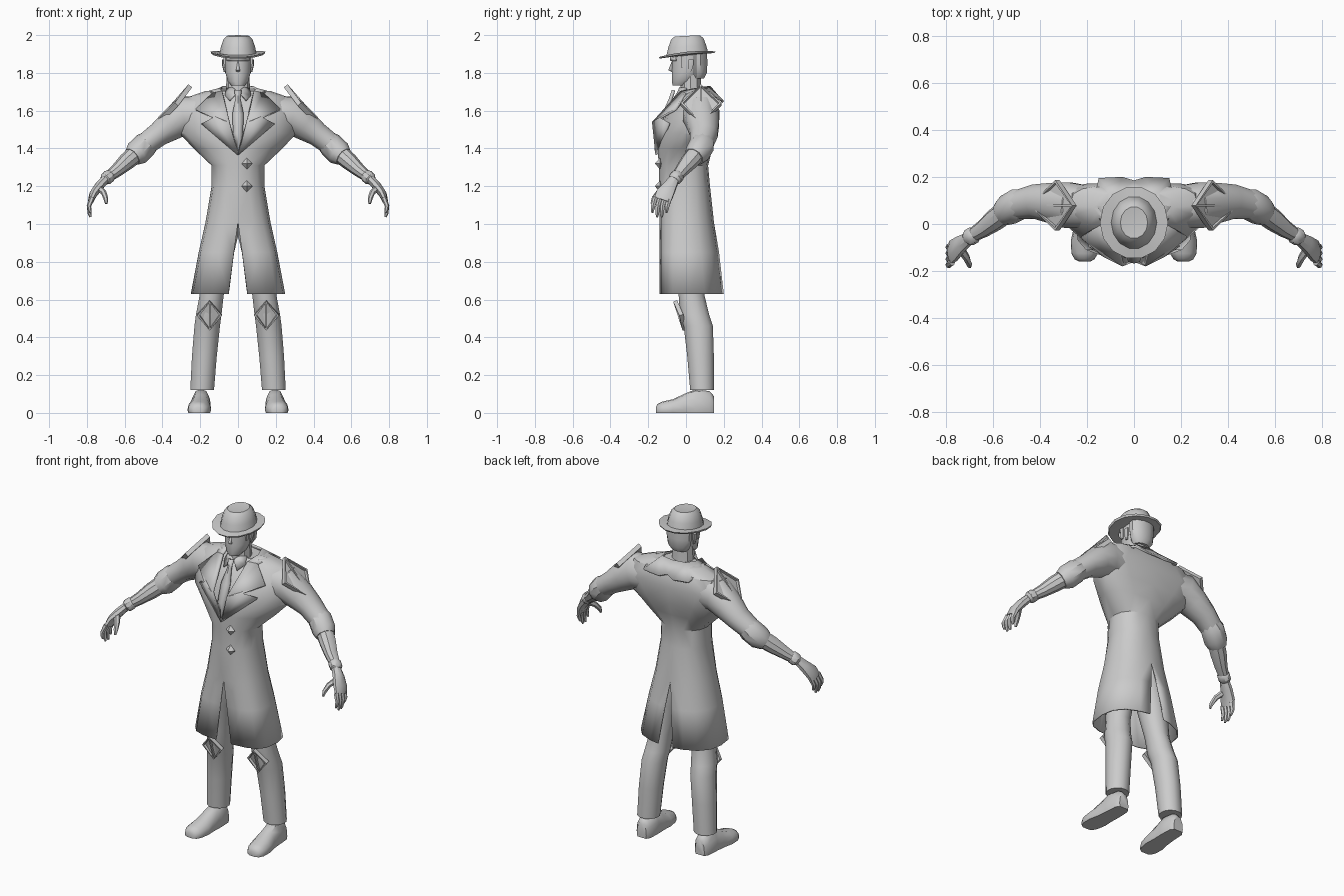
import bpy, bmesh, math
from mathutils import Vector as V

grey = bpy.data.materials.new("grey")
grey.diffuse_color = (0.6, 0.6, 0.6, 1)


def finish(name, bm, mirror=False, thick=0, fix=True, angle=35):
    if fix:
        bmesh.ops.recalc_face_normals(bm, faces=bm.faces)
    me = bpy.data.meshes.new(name)
    bm.to_mesh(me)
    bm.free()
    me.materials.append(grey)
    ob = bpy.data.objects.new(name, me)
    bpy.context.collection.objects.link(ob)
    bpy.ops.object.select_all(action='DESELECT')
    ob.select_set(True)
    bpy.context.view_layer.objects.active = ob
    bpy.ops.object.shade_smooth_by_angle(angle=math.radians(angle))
    if mirror:
        ob.modifiers.new("mirror", 'MIRROR').merge_threshold = 0.0005
    if thick:
        s = ob.modifiers.new("thickness", 'SOLIDIFY')
        s.thickness = thick
        s.offset = -1
    return ob


def loft(name, rings, closed=True, caps=(True, True), **kw):
    """Skin a list of point rings."""
    bm = bmesh.new()
    vs = [[bm.verts.new(p) for p in r] for r in rings]
    n = len(rings[0])
    for a, b in zip(vs, vs[1:]):
        for j in range(n if closed else n - 1):
            k = (j + 1) % n
            bm.faces.new((a[j], a[k], b[k], b[j]))
    if caps[0]:
        bm.faces.new(vs[0][::-1])
    if caps[1]:
        bm.faces.new(vs[-1])
    return finish(name, bm, **kw)


def tube(name, path, n=10, flat=False, mirror=True, **kw):
    """path rows: x, y, z, radius along y, radius across."""
    rings = []
    pts = [V(p[:3]) for p in path]
    for i, p in enumerate(path):
        t = V((0, 0, 1)) if flat else (pts[min(i + 1, len(pts) - 1)] - pts[max(i - 1, 0)]).normalized()
        u = V((0, 1, 0))
        u = (u - t * u.dot(t)).normalized()
        v = t.cross(u)
        rings.append([pts[i] + u * p[3] * math.cos(a) + v * p[4] * math.sin(a)
                      for a in (2 * math.pi * (k + .5) / n for k in range(n))])
    return loft(name, rings, mirror=mirror, **kw)


def sheet(name, points, faces, thick, mirror=True):
    bm = bmesh.new()
    vs = [bm.verts.new(p) for p in points]
    for f in faces:
        bm.faces.new([vs[i] for i in f])
    return finish(name, bm, mirror=mirror, thick=thick, fix=False, angle=25)


def diamond_pad(name, top, bottom, front, back, out, thick):
    """Four-cornered guard with two sunken triangular slots."""
    bm = bmesh.new()
    out = V(out).normalized()
    c = [V(p) for p in (top, front, bottom, back)]
    f = [bm.verts.new(p) for p in c]
    b = [bm.verts.new(p - out * thick) for p in c]
    slots = [bm.faces.new((f[0], f[1], f[2])), bm.faces.new((f[0], f[2], f[3]))]
    bm.faces.new(b)
    for i in range(4):
        k = (i + 1) % 4
        bm.faces.new((f[i], f[k], b[k], b[i]))
    bmesh.ops.recalc_face_normals(bm, faces=bm.faces)
    bmesh.ops.inset_individual(bm, faces=slots, thickness=.013)
    bmesh.ops.inset_individual(bm, faces=slots, thickness=.001, depth=-.013)
    return finish(name, bm, mirror=True, fix=False, angle=20)


def coat_outline(z, w, slit, front, back, mid, pf, pb):
    """Half outline from front centre to back centre; pf, pb set how square it is."""
    pts = []
    for k in range(9):
        a = math.pi * (k / 8 - .5)
        p, reach = (pf, front) if k < 4 else (pb, back)
        x = w * abs(math.cos(a)) ** p if 0 < k < 8 else slit
        pts.append((x, mid + (reach - mid) * abs(math.sin(a)) ** p, z))
    return pts


# Long coat: height, half width, slit, front, back, widest y, squareness
loft("coat", [coat_outline(*r) for r in (
    (.63, .25, .05, -.14, .2, .02, .6, .85), (.85, .208, .022, -.14, .175, .01, .65, .9),
    (1.01, .172, 0, -.14, .148, 0, .8, .9), (1.2, .14, 0, -.143, .127, 0, .9, .9),
    (1.31, .14, 0, -.143, .117, 0, .95, .9), (1.4, .235, 0, -.152, .14, .03, 1.15, .8),
    (1.48, .31, 0, -.145, .165, .05, 1.2, .75), (1.58, .32, 0, -.105, .175, .08, 1.15, .5),
    (1.67, .27, 0, -.04, .165, .08, 1.1, .6), (1.705, .17, 0, 0, .14, .07, 1, .8))],
    closed=False, caps=(False, True), mirror=True, thick=.008, fix=False, angle=32)

# Notched lapels and the folded collar behind the neck
sheet("lapel", [(.002, -.162, 1.365), (.195, -.095, 1.53), (.13, -.14, 1.565), (.05, -.18, 1.54),
                (.225, -.06, 1.61), (.135, -.005, 1.695), (.085, -.03, 1.705)],
      [(0, 1, 2, 3), (3, 2, 4), (3, 4, 5, 6)], .014)
sheet("collar", [(.085, -.03, 1.705), (.1, .05, 1.72), (.08, .115, 1.73), (0, .13, 1.73),
                 (.135, -.005, 1.695), (.175, .08, 1.7), (.15, .195, 1.66), (.05, .2, 1.65), (0, .185, 1.665)],
      [(0, 4, 5, 1), (1, 5, 6, 2), (2, 6, 7), (2, 7, 8, 3)], .012)

# Shirt collar and tie
sheet("shirt_collar", [(0, -.045, 1.7), (.045, -.075, 1.655), (.07, -.03, 1.68), (.062, 0, 1.72), (.03, -.035, 1.725)],
      [(0, 1, 2, 4), (4, 2, 3)], .008)
tie = [[(-w, y + .008, z), (0, y, z), (w, y + .008, z)] for z, w, y in (
    (1.39, .003, -.166), (1.48, .026, -.168), (1.58, .03, -.128), (1.665, .014, -.09), (1.71, .02, -.075))]
loft("tie", tie, closed=False, caps=(False, False), thick=.012, fix=False)

# Faceted coat buttons
for i, z in enumerate((1.32, 1.2)):
    bm = bmesh.new()
    c = [bm.verts.new((.047 + .03 * a, -.138, z + .03 * b)) for a, b in ((1, 0), (0, 1), (-1, 0), (0, -1))]
    tips = [bm.verts.new((.047, y, z)) for y in (-.165, -.12)]
    for t in tips:
        for k in range(4):
            bm.faces.new((c[k], c[(k + 1) % 4], t))
    finish("button_%d" % (i + 1), bm, angle=10)

# Arms: sleeve, rolled cuff, forearm, wrist band
tube("sleeve", [(.17, .07, 1.575, .09, .105), (.28, .08, 1.575, .1, .105), (.35, .09, 1.525, .088, .085),
                (.42, .095, 1.475, .075, .066), (.5, .08, 1.415, .062, .06)], n=12)
tube("rolled_cuff", [(.465, .09, 1.44, .06, .058), (.49, .085, 1.42, .068, .067), (.535, .06, 1.375, .066, .068),
                     (.56, .042, 1.355, .055, .052)])
tube("forearm", [(.52, .07, 1.39, .05, .05), (.59, .018, 1.33, .048, .046), (.64, -.02, 1.285, .038, .036),
                 (.705, -.06, 1.235, .026, .026)])
tube("wrist_band", [(.672, -.04, 1.262, .028, .028), (.68, -.046, 1.255, .037, .035), (.7, -.058, 1.238, .037, .035),
                    (.708, -.064, 1.23, .026, .026)])

# Hands: palm, four spread fingers, thumb
tube("palm", [(.695, -.058, 1.245, .026, .024), (.735, -.085, 1.2, .038, .026), (.765, -.112, 1.16, .05, .022),
              (.778, -.125, 1.125, .048, .016)], n=8)
for i in range(4):
    y = -.162 + .025 * i
    tip = 1.06 if i in (0, 3) else 1.037
    tube("finger_%d" % (i + 1), [(.772, y, 1.14, .014, .014), (.789, y - .012, 1.095, .013, .012),
                                 (.786, y - .015, tip + .018, .011, .01), (.78, y - .016, tip, .006, .006)], n=6)
tube("thumb", [(.74, -.1, 1.195, .02, .018), (.71, -.145, 1.165, .016, .015), (.7, -.17, 1.135, .014, .013),
               (.697, -.182, 1.108, .007, .007)], n=6)

# Shoulder and knee guards
diamond_pad("shoulder_guard", (.262, .078, 1.74), (.442, .078, 1.535), (.335, -.028, 1.642),
            (.335, .187, 1.642), (.75, 0, .66), .025)
diamond_pad("knee_guard", (.15, -.068, .59), (.15, -.018, .435), (.085, -.035, .515), (.217, -.035, .515),
            (0, -.95, -.3), .022)

# Trousers
tube("trouser_leg", [(.19, .085, .12, .065, .065), (.178, .077, .3, .073, .068), (.163, .065, .46, .08, .07),
                     (.155, .045, .52, .08, .07), (.14, .03, .62, .071, .066), (.115, .015, .8, .085, .085),
                     (.08, 0, .93, .1, .082), (.07, 0, 1.02, .1, .08)], n=12, flat=True)

# Shoes: flat soles, toes turned slightly out
half = ((.95, 0), (1.05, .2), (.95, .6), (.55, .93))
section = list(half) + [(0, 1)] + [(-a, b) for a, b in reversed(half)]
shoe = []
for y, x, w, h in ((.147, .195, .03, .09), (.125, .195, .046, .115), (.05, .196, .05, .125), (-.01, .2, .052, .1),
                   (-.07, .205, .06, .072), (-.125, .209, .054, .06), (-.15, .21, .04, .048), (-.16, .21, .022, .03)):
    shoe.append([(x + w * a, y, h * b) for a, b in section])
loft("shoe", shoe, mirror=True, angle=45)

# Neck, head, hair and face
tube("neck", [(0, .03, 1.6, .065, .066), (0, .025, 1.72, .058, .064), (0, .025, 1.8, .056, .058)],
     flat=True, mirror=False)
tube("head", [(0, -.03, 1.732, .042, .035), (0, -.015, 1.755, .062, .056), (0, .005, 1.8, .082, .069),
              (0, .012, 1.85, .088, .073), (0, .015, 1.91, .09, .074)], n=12, flat=True, mirror=False)
tube("hair", [(0, .06, 1.77, .036, .05), (0, .066, 1.8, .046, .07), (0, .065, 1.85, .05, .078),
              (0, .065, 1.91, .048, .08)], n=12, flat=True, mirror=False)
sheet("nose", [(0, -.072, 1.87), (0, -.094, 1.815), (.014, -.07, 1.808), (.01, -.066, 1.865), (0, -.07, 1.803)],
      [(0, 1, 2, 3), (1, 4, 2)], .006)
sheet("brow", [(0, -.086, 1.885), (.06, -.062, 1.885), (.06, -.06, 1.862), (0, -.083, 1.862)], [(0, 3, 2, 1)], .01)
tube("sideburn", [(.07, -.015, 1.825, .012, .006), (.072, -.015, 1.89, .017, .008)], n=4, flat=True)
tube("ear", [(.07, .022, 1.805, .008, .006), (.076, .024, 1.84, .017, .008), (.076, .026, 1.87, .016, .008)], n=6, flat=True)

# Brimmed hat, tilted forward with the sides curled up
hat = []
for rx, ry, z, tilt, curl in ((.08, .095, 1.893, .1, 0), (.14, .148, 1.89, .1, .01), (.145, .154, 1.898, .1, .014),
                              (.097, .112, 1.905, .1, 0), (.09, .103, 1.94, .08, 0), (.076, .088, 1.98, .06, 0),
                              (.058, .068, 1.996, .05, 0), (.028, .036, 1.993, .05, 0)):
    ring = []
    for k in range(14):
        a = 2 * math.pi * k / 14
        x, y = rx * math.cos(a), ry * math.sin(a)
        ring.append((x, y + .006, z + tilt * y + curl * math.cos(a) ** 2))
    hat.append(ring)
loft("hat", hat, angle=40)
